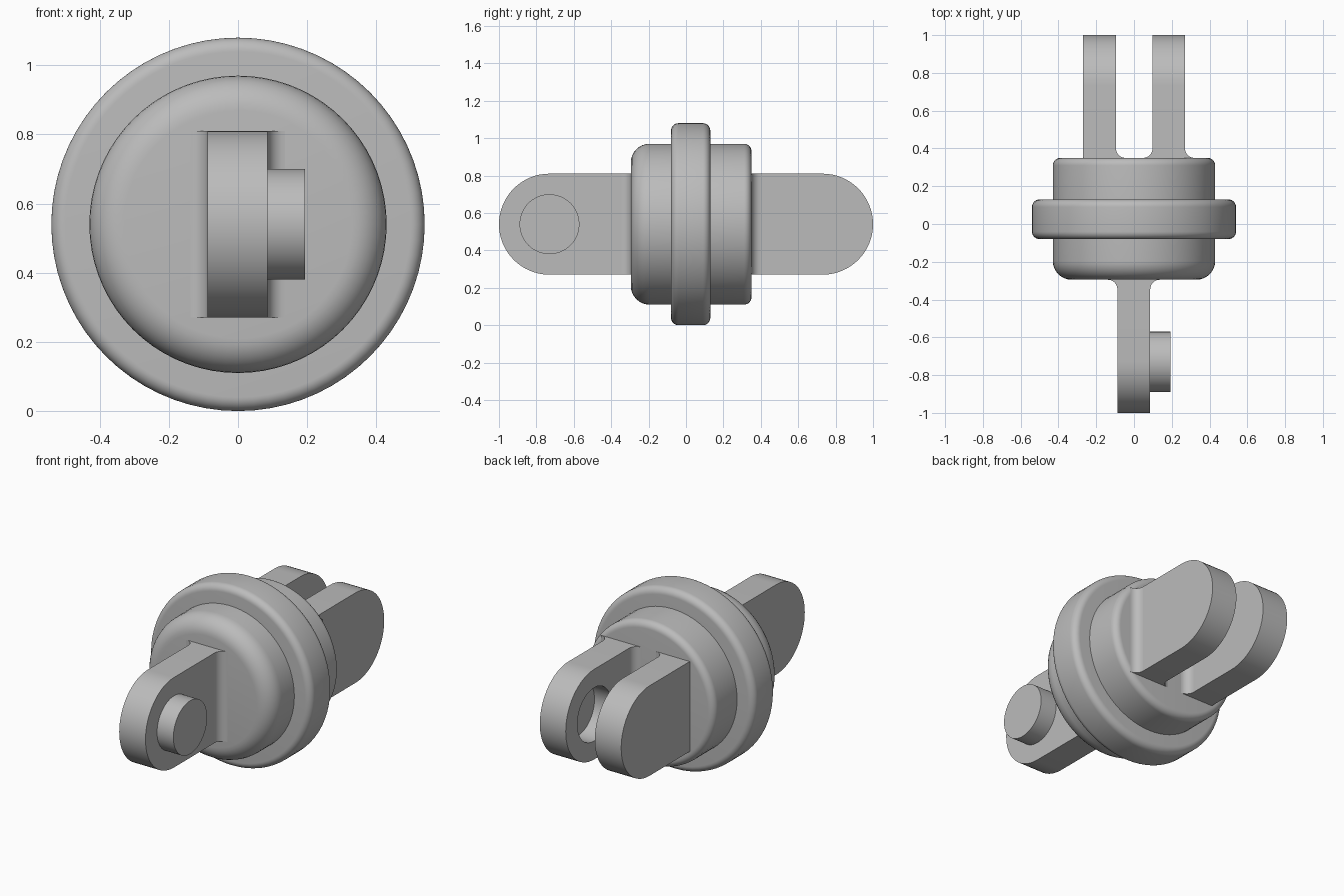
import bpy, bmesh
from math import sin, cos, pi, radians
from mathutils import Vector, Matrix

if "Cube" in bpy.data.objects:
    bpy.data.objects.remove(bpy.data.objects["Cube"])

CZ = 0.54          # height of the main axis
LUG_R = 0.27       # half height of the lugs
PIN_R = 0.16
PIVOT = 0.73       # pivot distance along y

grey = bpy.data.materials.new("plain_grey")
grey.use_nodes = True
grey.diffuse_color = (0.5, 0.5, 0.5, 1)
grey.node_tree.nodes["Principled BSDF"].inputs["Base Color"].default_value = (0.5, 0.5, 0.5, 1)


def smooth(ob):
    bpy.ops.object.select_all(action='DESELECT')
    ob.select_set(True)
    bpy.context.view_layer.objects.active = ob
    bpy.ops.object.shade_smooth_by_angle(angle=radians(30))


def finish(name, bm):
    bmesh.ops.remove_doubles(bm, verts=bm.verts, dist=1e-5)
    bmesh.ops.recalc_face_normals(bm, faces=bm.faces)
    mesh = bpy.data.meshes.new(name)
    bm.to_mesh(mesh)
    bm.free()
    mesh.materials.append(grey)
    ob = bpy.data.objects.new(name, mesh)
    bpy.context.collection.objects.link(ob)
    smooth(ob)
    return ob


def arc(cx, cy, r, a0, a1, n):
    steps = [radians(a0 + (a1 - a0) * i / n) for i in range(n + 1)]
    return [(cx + r * cos(a), cy + r * sin(a)) for a in steps]


def prism(name, points, offset):
    """Close a flat outline and extrude it by the offset."""
    bm = bmesh.new()
    face = bm.faces.new([bm.verts.new(p) for p in points])
    ext = bmesh.ops.extrude_face_region(bm, geom=[face], use_keep_orig=True)
    moved = [v for v in ext["geom"] if isinstance(v, bmesh.types.BMVert)]
    bmesh.ops.translate(bm, verts=moved, vec=Vector(offset))
    return finish(name, bm)


def lathe(name, profile):
    """Spin (radius, y) points around the main axis."""
    bm = bmesh.new()
    verts = [bm.verts.new((0, y, CZ + r)) for r, y in profile]
    edges = [bm.edges.new(pair) for pair in zip(verts, verts[1:])]
    bmesh.ops.spin(bm, geom=verts + edges, cent=(0, 0, CZ), axis=(0, 1, 0),
                   angle=2 * pi, steps=72, use_merge=True)
    return finish(name, bm)


def drum(name, r, y0, y1, f0, f1):
    """Solid disc with its two rims rounded by f0 and f1."""
    return lathe(name, [(0, y0)] + arc(r - f0, y0 + f0, f0, -90, 0, 8)
                 + arc(r - f1, y1 - f1, f1, 0, 90, 8) + [(0, y1)])


def lug(name, x0, x1, side, root):
    """Plate with a half-round end, pointing along y by side."""
    outline = [(root, -LUG_R)] + arc(PIVOT, 0, LUG_R, -90, 90, 32) + [(root, LUG_R)]
    return prism(name, [(x0, side * y, CZ + z) for y, z in outline], (x1 - x0, 0, 0))


def fillet(name, x, dx, y, dy, r=0.05):
    """Concave strip between a lug side at x and a drum face at y."""
    curve = [(x, y), (x + dx * r, y)] + arc(x + dx * r, y + dy * r, r, -90 * dy,
                                           -90 * dy - 90 * dx * dy, 8)[1:]
    return prism(name, [(px, py, CZ - LUG_R) for px, py in curve], (0, 0, 2 * LUG_R))


def cylinder_x(name, x0, x1, y):
    return prism(name, [(x0, a, b) for a, b in arc(y, CZ, PIN_R, 0, 360, 64)[:-1]],
                 (x1 - x0, 0, 0))


# Body and flange
drum("body", 0.43, -0.295, 0.35, 0.1, 0.04)
drum("flange", 0.54, -0.08, 0.13, 0.04, 0.04)

# Front tongue with its pin
lug("front_tongue", -0.088, 0.086, -1, 0.25)
cylinder_x("pin", 0.08, 0.194, -PIVOT)
fillet("tongue_fillet_right", -0.088, -1, -0.295, -1)
fillet("tongue_fillet_left", 0.086, 1, -0.295, -1)

# Rear fork
lug("fork_right", -0.27, -0.095, 1, 0.3)
fork = lug("fork_left", 0.098, 0.27, 1, 0.3)
fillet("fork_fillet_inner_right", -0.095, 1, 0.35, 1)
fillet("fork_fillet_inner_left", 0.098, -1, 0.35, 1)
fillet("fork_fillet_outer_left", 0.27, 1, 0.35, 1)

# Blind socket on the inner side of the left fork arm
cutter = cylinder_x("socket_cutter", 0.05, 0.208, PIVOT)
cutter.hide_render = True
cut = fork.modifiers.new("socket", 'BOOLEAN')
cut.operation = 'DIFFERENCE'
cut.solver = 'EXACT'
cut.object = cutter
bpy.context.view_layer.objects.active = fork
bpy.ops.object.modifier_move_to_index(modifier=cut.name, index=0)
bpy.ops.object.modifier_apply(modifier=cut.name)
bpy.data.objects.remove(cutter)
smooth(fork)
